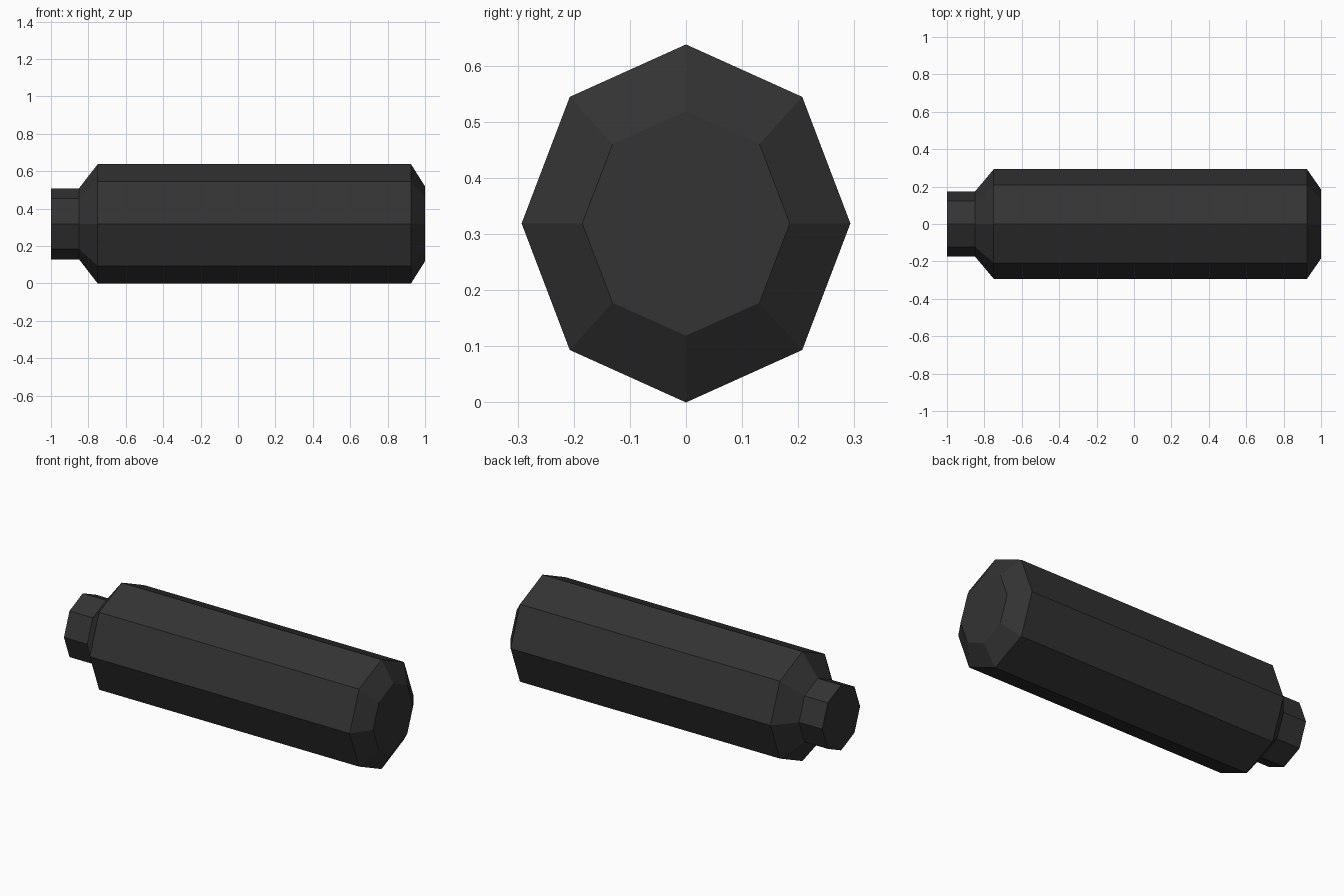
import bpy, bmesh, math

if "Cube" in bpy.data.objects:
    bpy.data.objects.remove(bpy.data.objects["Cube"])

mat = bpy.data.materials.new("dark charcoal")
mat.diffuse_color = (0.033, 0.033, 0.033, 1)
mat.use_nodes = True
mat.node_tree.nodes["Principled BSDF"].inputs["Base Color"].default_value = mat.diffuse_color

SIDES, CENTRE_Z = 8, 0.319
# profile along x: position, half width in y, half height in z
profile = [(-1.0, 0.174, 0.19), (-0.85, 0.174, 0.19), (-0.75, 0.293, 0.319),
           (0.925, 0.293, 0.319), (1.0, 0.185, 0.2)]

# necked octagonal cylinder lofted through the profile
bm = bmesh.new()
rings = []
for x, ry, rz in profile:
    rings.append([bm.verts.new((x, ry * math.cos(math.tau * i / SIDES),
                                CENTRE_Z + rz * math.sin(math.tau * i / SIDES)))
                  for i in range(SIDES)])
for a, b in zip(rings, rings[1:]):
    for i in range(SIDES):
        j = (i + 1) % SIDES
        bm.faces.new((a[i], a[j], b[j], b[i]))
# end caps
bm.faces.new(rings[0])
bm.faces.new(rings[-1])
bmesh.ops.recalc_face_normals(bm, faces=bm.faces[:])

mesh = bpy.data.meshes.new("necked_cylinder")
bm.to_mesh(mesh)
bm.free()
mesh.materials.append(mat)
obj = bpy.data.objects.new("necked_cylinder", mesh)
bpy.context.collection.objects.link(obj)
